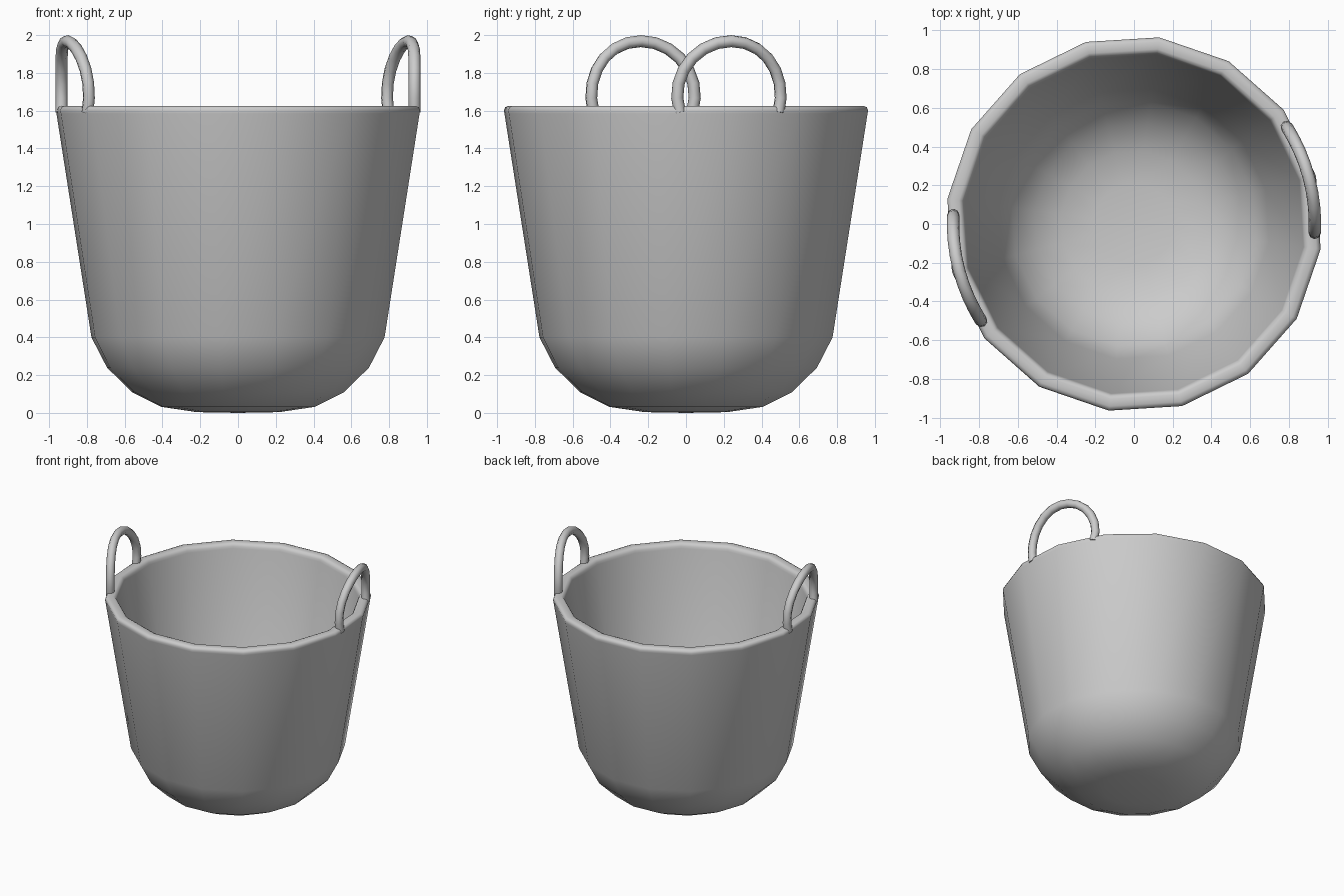
import bpy, bmesh
from math import sin, cos, pi, radians
from mathutils import Matrix, Vector

cube = bpy.data.objects.get("Cube")
if cube:
    bpy.data.objects.remove(cube, do_unlink=True)

SIDES = 16
TURN = radians(14.8)      # direction of the first rim corner and first handle

grey = bpy.data.materials.new("soft_grey")
grey.use_nodes = True
grey.diffuse_color = (0.6, 0.6, 0.6, 1)
grey.node_tree.nodes["Principled BSDF"].inputs["Base Color"].default_value = (0.6, 0.6, 0.6, 1)


def lathe(name, profile):
    """Spin a radius/height profile about z into a closed faceted shell."""
    bm = bmesh.new()
    rot = Matrix.Rotation(TURN, 3, 'Z')
    verts = [bm.verts.new(rot @ Vector((r, 0, z))) for r, z in profile]
    edges = [bm.edges.new(pair) for pair in zip(verts, verts[1:])]
    bmesh.ops.spin(bm, geom=verts + edges, axis=(0, 0, 1), cent=(0, 0, 0),
                   angle=2 * pi, steps=SIDES, use_duplicate=False)
    bmesh.ops.remove_doubles(bm, verts=bm.verts, dist=0.0005)
    bmesh.ops.recalc_face_normals(bm, faces=bm.faces)
    mesh = bpy.data.meshes.new(name)
    bm.to_mesh(mesh)
    bm.free()
    mesh.materials.append(grey)
    mesh.shade_smooth()
    obj = bpy.data.objects.new(name, mesh)
    bpy.context.collection.objects.link(obj)
    return obj


def handle(name, heading):
    """Tube arch that follows the curve of the rim."""
    bend, arch, centre_z, steps = 0.935, 0.288, 1.68, 14
    curve = bpy.data.curves.new(name, 'CURVE')
    curve.dimensions = '3D'
    curve.bevel_depth = 0.032
    curve.bevel_resolution = 2
    curve.use_fill_caps = True
    spline = curve.splines.new('POLY')
    spline.points.add(steps)
    for i, point in enumerate(spline.points):
        a = radians(-18 + 216 * i / steps)
        around = heading + arch * cos(a) / bend
        point.co = (bend * cos(around), bend * sin(around), centre_z + arch * sin(a), 1)
    spline.use_smooth = True
    curve.materials.append(grey)
    obj = bpy.data.objects.new(name, curve)
    bpy.context.collection.objects.link(obj)
    # Bake the tube to a mesh
    bpy.ops.object.select_all(action='DESELECT')
    obj.select_set(True)
    bpy.context.view_layer.objects.active = obj
    bpy.ops.object.convert(target='MESH')
    bpy.ops.object.shade_smooth_by_angle(angle=radians(60))


# Basket: outer wall from the base up, rounded rim, inner wall back down
outer = [(0, 0), (0.22, 0.004), (0.41, 0.032), (0.567, 0.11), (0.70, 0.24), (0.783, 0.40)]
rim = [(0.970, 1.585), (0.973, 1.602), (0.966, 1.618), (0.950, 1.625),
       (0.912, 1.625), (0.897, 1.618), (0.888, 1.602), (0.884, 1.585)]
inner = [(0.703, 0.42), (0.635, 0.29), (0.52, 0.178), (0.38, 0.108), (0.21, 0.084), (0, 0.08)]
lathe("basket", outer + rim + inner)

# Pair of opposite handles
handle("left_handle", TURN)
handle("right_handle", TURN + pi)
